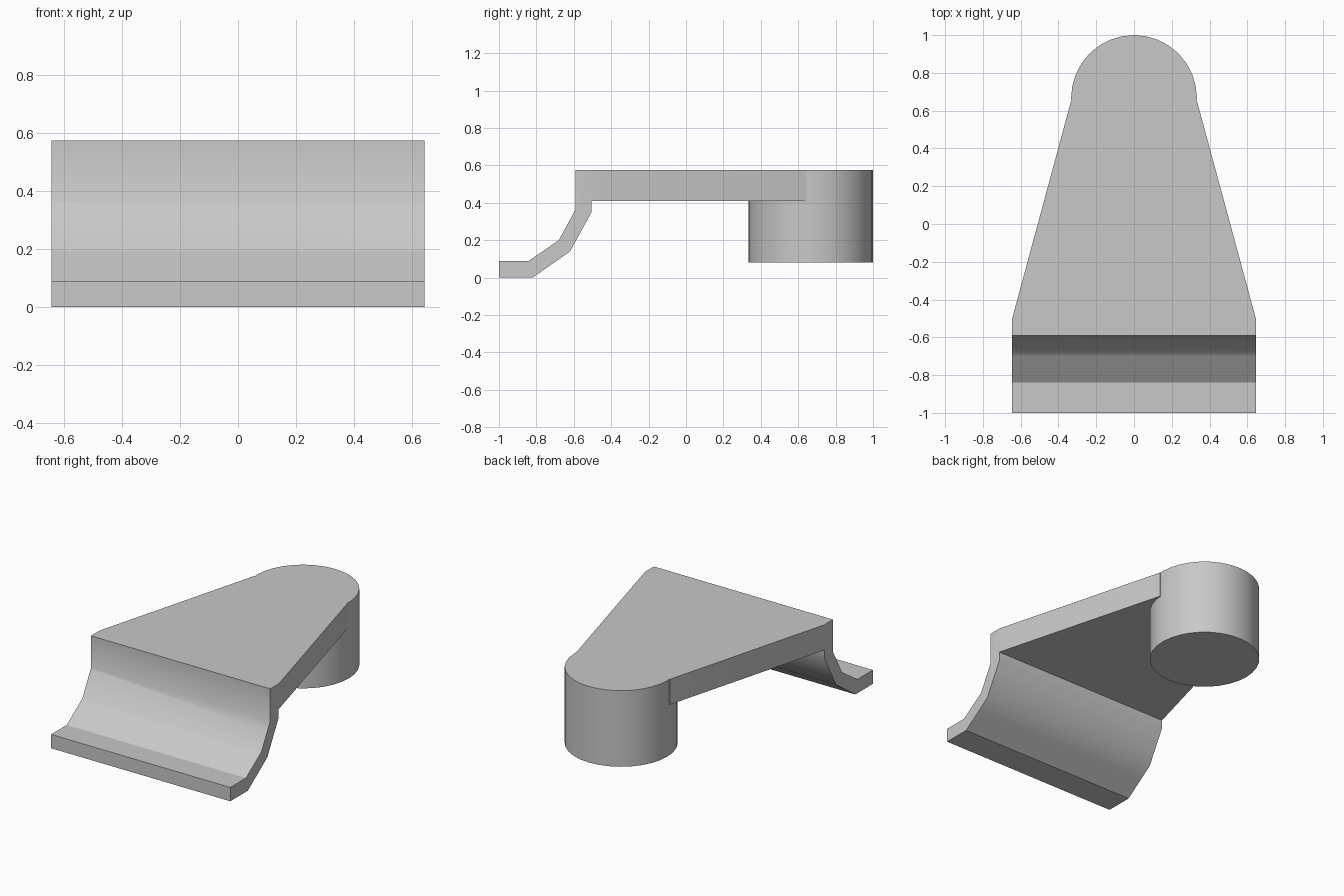
import bpy, bmesh, math
from mathutils import Vector

if "Cube" in bpy.data.objects:
    bpy.data.objects.remove(bpy.data.objects["Cube"], do_unlink=True)

grey = bpy.data.materials.new("plain grey")
grey.use_nodes = True
colour = (0.58, 0.58, 0.58, 1)
grey.diffuse_color = colour
grey.node_tree.nodes["Principled BSDF"].inputs["Base Color"].default_value = colour


def prism(name, points, direction):
    """Extrude a closed outline along a direction."""
    bm = bmesh.new()
    face = bm.faces.new([bm.verts.new(p) for p in points])
    moved = bmesh.ops.extrude_face_region(bm, geom=[face])["geom"]
    verts = [v for v in moved if isinstance(v, bmesh.types.BMVert)]
    bmesh.ops.translate(bm, verts=verts, vec=Vector(direction))
    bmesh.ops.recalc_face_normals(bm, faces=bm.faces[:])
    mesh = bpy.data.meshes.new(name)
    bm.to_mesh(mesh)
    bm.free()
    mesh.materials.append(grey)
    obj = bpy.data.objects.new(name, mesh)
    bpy.context.collection.objects.link(obj)
    return obj


def combine(target, other, operation):
    """Apply a boolean and discard the second solid."""
    mod = target.modifiers.new("combine", "BOOLEAN")
    mod.operation, mod.object, mod.solver = operation, other, "EXACT"
    bpy.context.view_layer.objects.active = target
    bpy.ops.object.modifier_apply(modifier=mod.name)
    bpy.data.objects.remove(other, do_unlink=True)


half, top, tip, radius = 0.645, 0.575, 0.645, 0.333

# Side profile: foot, curved riser and flat plate
profile = [(-1, 0), (-0.82, 0), (-0.62, 0.14), (-0.505, 0.35), (-0.505, 0.41),
           (0.9, 0.41), (0.9, top), (-0.59, top), (-0.59, 0.365),
           (-0.68, 0.2), (-0.84, 0.09), (-1, 0.09)]
bracket = prism("bracket", [(-half, y, z) for y, z in profile], (2 * half, 0, 0))

# Plan outline trims the plate to a taper
right = [(half + 0.1, -1.1), (half + 0.1, -0.7), (half, -0.7), (half, -0.5), (0.335, tip)]
plan = right + [(-x, y) for x, y in reversed(right)]
outline = prism("plan_outline", [(x, y, -0.1) for x, y in plan], (0, 0, 1))
combine(bracket, outline, "INTERSECT")

# Round post under the narrow end
sides = 32
circle = [(radius * math.cos(math.tau * i / sides),
           1 - radius + radius * math.sin(math.tau * i / sides), 0.08)
          for i in range(sides)]
post = prism("post", circle, (0, 0, top - 0.08))
combine(bracket, post, "UNION")

# Smooth the curves, keep the corners crisp
bpy.ops.object.select_all(action="DESELECT")
bracket.select_set(True)
bpy.context.view_layer.objects.active = bracket
bpy.ops.object.shade_smooth_by_angle(angle=math.radians(30))
